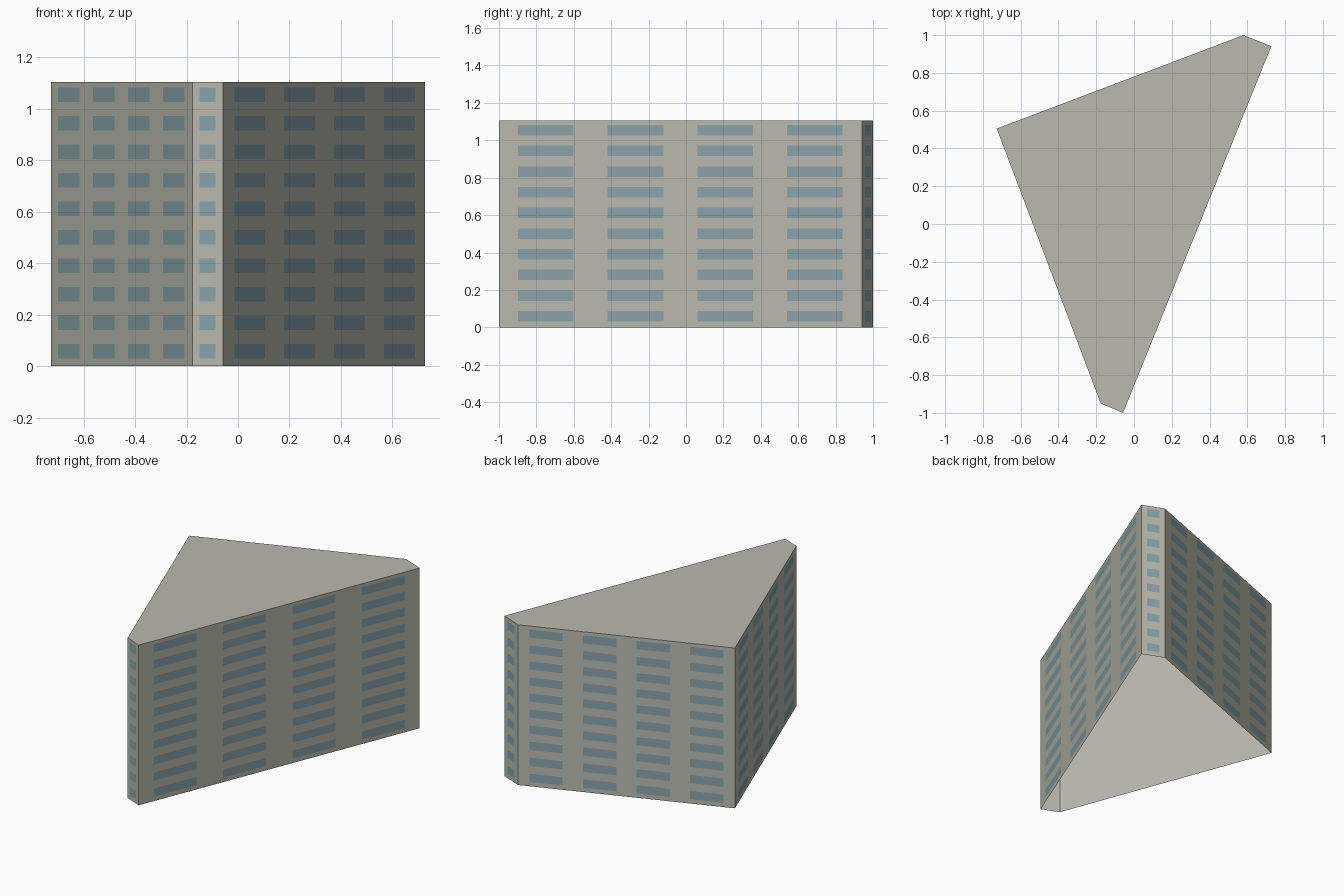
import bpy
import bmesh
from mathutils import Vector

cube = bpy.data.objects.get("Cube")
if cube:
    bpy.data.objects.remove(cube, do_unlink=True)

HEIGHT = 1.105
FLOORS = 10
OFFSET = 0.002  # how far the window panes stand off the walls
# Footprint corners, counter-clockwise, and window columns on the wall after each
FOOTPRINT = [
    ((-0.727, 0.505), 4),
    ((-0.176, -0.95), 1),
    ((-0.058, -1.0), 4),
    ((0.727, 0.941), 1),
    ((0.58, 1.0), 4),
]
CORNERS = [Vector((x, y, 0)) for (x, y), _ in FOOTPRINT]
UP = Vector((0, 0, 1))


def make_material(name, color):
    mat = bpy.data.materials.new(name)
    mat.use_nodes = True
    mat.diffuse_color = color
    bsdf = mat.node_tree.nodes["Principled BSDF"]
    bsdf.inputs["Base Color"].default_value = color
    bsdf.inputs["Roughness"].default_value = 0.8
    return mat


def make_object(name, bm, material):
    mesh = bpy.data.meshes.new(name)
    bm.to_mesh(mesh)
    bm.free()
    mesh.materials.append(material)
    obj = bpy.data.objects.new(name, mesh)
    bpy.context.collection.objects.link(obj)


def window_spans(columns):
    """Start and end of each window along a wall, as fractions of its length."""
    if columns == 1:
        return [(0.235, 0.765)]
    margin, width = 0.053, 0.153
    pitch = (1 - 2 * margin - width) / (columns - 1)
    return [(margin + i * pitch, margin + i * pitch + width) for i in range(columns)]


def add_upright_quad(bm, a, b, bottom, top):
    """Vertical quad between two ground points, facing right of a to b."""
    points = (a + UP * bottom, b + UP * bottom, b + UP * top, a + UP * top)
    bm.faces.new([bm.verts.new(p) for p in points])


concrete = make_material("warm grey concrete", (0.49, 0.49, 0.437, 1))
glass = make_material("blue grey glass", (0.252, 0.365, 0.395, 1))

# Walls and roof, a shell left open underneath
shell = bmesh.new()
panes = bmesh.new()
storey = HEIGHT / FLOORS
for i, a in enumerate(CORNERS):
    b = CORNERS[(i + 1) % len(CORNERS)]
    add_upright_quad(shell, a, b, 0, HEIGHT)

    # Rows of thin panes in front of the wall
    outward = (b - a).cross(UP).normalized() * OFFSET
    for start, end in window_spans(FOOTPRINT[i][1]):
        left = a.lerp(b, start) + outward
        right = a.lerp(b, end) + outward
        for floor in range(FLOORS):
            add_upright_quad(panes, left, right, (floor + 0.28) * storey, (floor + 0.79) * storey)

shell.faces.new([shell.verts.new(c + UP * HEIGHT) for c in CORNERS])
bmesh.ops.remove_doubles(shell, verts=shell.verts, dist=0.0001)

make_object("walls_and_roof", shell, concrete)
make_object("window_panes", panes, glass)
